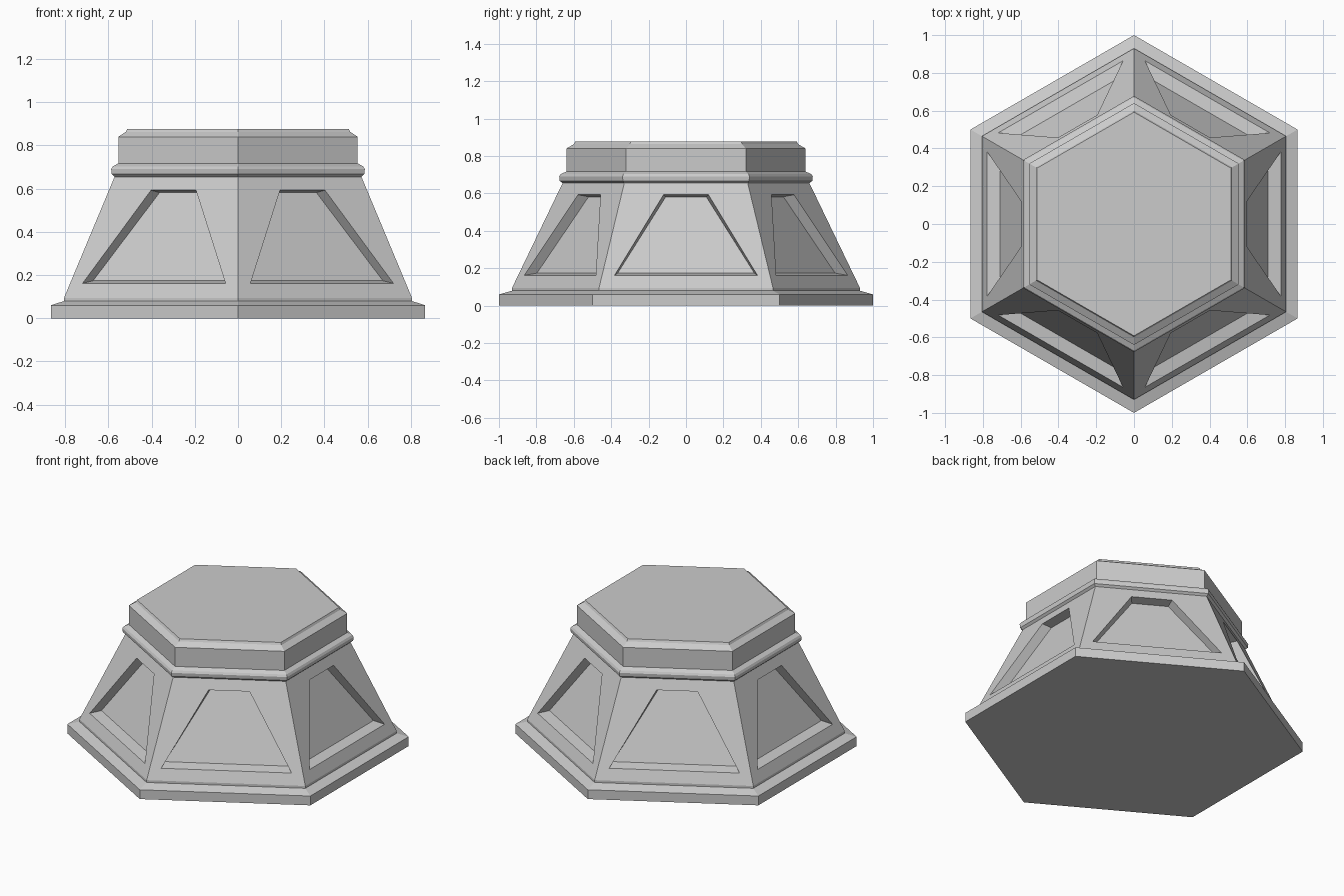
import bpy
import bmesh
from math import sin, cos, pi
from mathutils import Matrix

if "Cube" in bpy.data.objects:
    bpy.data.objects.remove(bpy.data.objects["Cube"])

SIDES = 6
APOTHEM = cos(pi / SIDES)

# Single stone colour
stone = bpy.data.materials.new("grey stone")
stone.use_nodes = True
colour = (0.6, 0.6, 0.6, 1)
stone.diffuse_color = colour
stone.node_tree.nodes["Principled BSDF"].inputs["Base Color"].default_value = colour


def finish(name, bm):
    mesh = bpy.data.meshes.new(name)
    bm.to_mesh(mesh)
    bm.free()
    mesh.materials.append(stone)
    bpy.context.collection.objects.link(bpy.data.objects.new(name, mesh))


def hex_loft(name, profile, cap_bottom=False, cap_top=False):
    """Stack hexagonal rings of (corner radius, height) into a moulding."""
    bm = bmesh.new()
    rings = []
    for r, z in profile:
        angles = [pi / 2 + i * 2 * pi / SIDES for i in range(SIDES)]
        rings.append([bm.verts.new((r * cos(a), r * sin(a), z)) for a in angles])
    for low, high in zip(rings, rings[1:]):
        for i in range(SIDES):
            j = (i + 1) % SIDES
            bm.faces.new((low[i], low[j], high[j], high[i]))
    if cap_bottom:
        bm.faces.new(rings[0][::-1])
    if cap_top:
        bm.faces.new(rings[-1])
    finish(name, bm)


# Sloping body: one side with a sunken trapezoid panel, turned six times
BODY_LOW, BODY_HIGH = (0.93, 0.095), (0.66, 0.655)


def face_x(z):
    t = (z - BODY_LOW[1]) / (BODY_HIGH[1] - BODY_LOW[1])
    return APOTHEM * (BODY_LOW[0] + t * (BODY_HIGH[0] - BODY_LOW[0]))


def trapezoid(bm, low, high, depth, turn):
    """Four corners on the +x side from (half width, height) pairs."""
    (w0, z0), (w1, z1) = low, high
    points = [(-w0, z0), (w0, z0), (w1, z1), (-w1, z1)]
    verts = [bm.verts.new((face_x(z) - depth, y, z)) for y, z in points]
    bmesh.ops.rotate(bm, verts=verts, cent=(0, 0, 0), matrix=turn)
    return verts


body = bmesh.new()
for side in range(SIDES):
    turn = Matrix.Rotation(side * 2 * pi / SIDES, 3, "Z")
    border = trapezoid(body, (BODY_LOW[0] / 2, BODY_LOW[1]),
                       (BODY_HIGH[0] / 2, BODY_HIGH[1]), 0, turn)
    rim = trapezoid(body, (0.382, 0.162), (0.12, 0.593), 0, turn)
    floor = trapezoid(body, (0.365, 0.174), (0.108, 0.582), 0.063, turn)
    for outer, inner in ((border, rim), (rim, floor)):
        for i in range(4):
            j = (i + 1) % 4
            body.faces.new((outer[i], outer[j], inner[j], inner[i]))
    body.faces.new(floor)
bmesh.ops.remove_doubles(body, verts=body.verts, dist=0.0005)
finish("panelled_body", body)

# Flat foot with a bevelled shoulder
hex_loft("base_plinth", [(1, 0), (1, 0.06), (0.93, 0.08), BODY_LOW], cap_bottom=True)

# Rounded band above the body
hex_loft("collar_moulding", [BODY_HIGH, (0.675, 0.667), (0.678, 0.69),
                             (0.67, 0.703), (0.64, 0.717)])

# Upright block with a bevelled, slightly raised top
hex_loft("top_block", [(0.64, 0.717), (0.64, 0.84), (0.6, 0.863), (0.592, 0.877)],
         cap_top=True)
